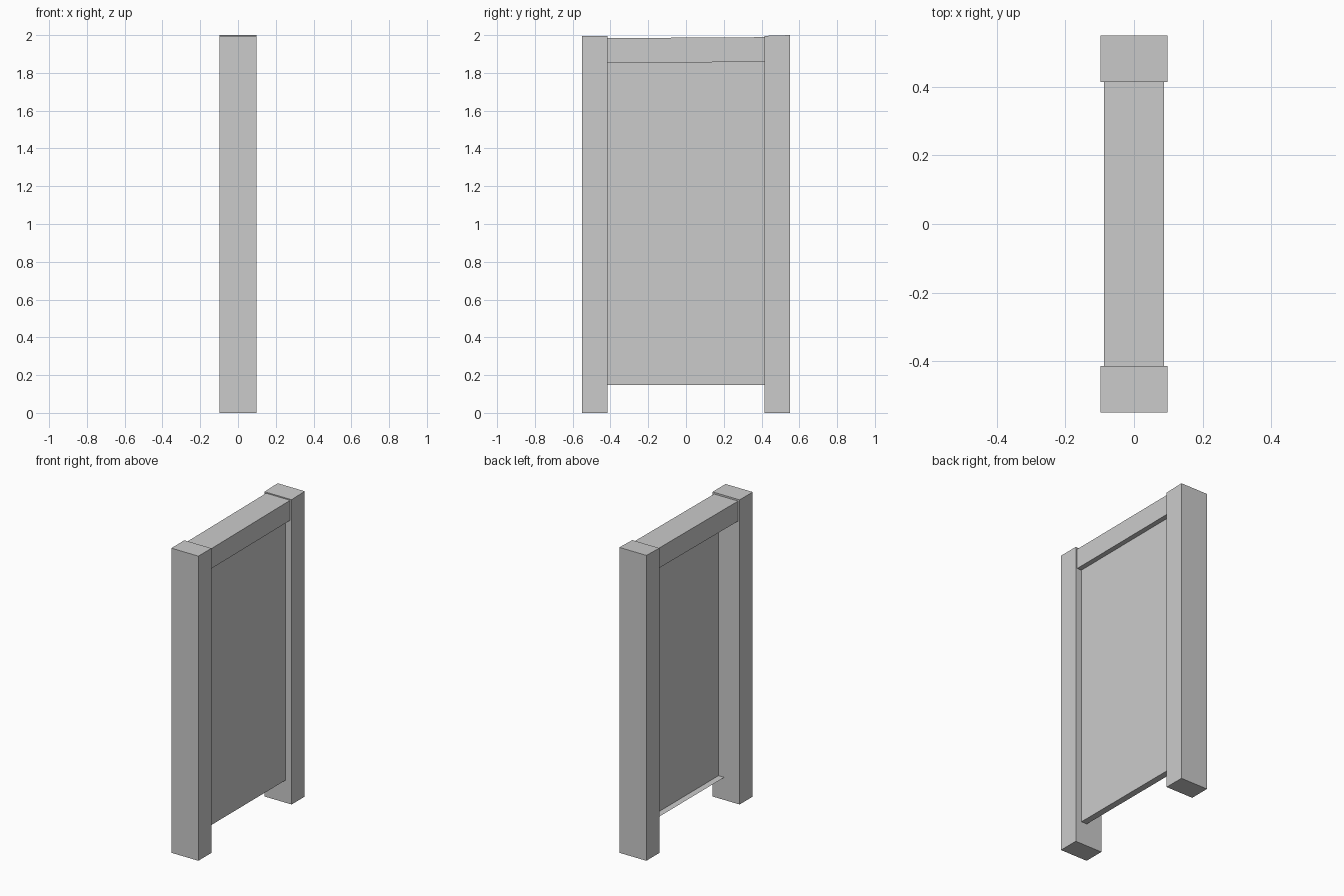
import bpy
import bmesh

cube = bpy.data.objects.get("Cube")
if cube:
    bpy.data.objects.remove(cube, do_unlink=True)

grey = bpy.data.materials.new("plain grey")
grey.use_nodes = True
grey.diffuse_color = (0.6, 0.6, 0.6, 1)
grey.node_tree.nodes["Principled BSDF"].inputs["Base Color"].default_value = (0.6, 0.6, 0.6, 1)

HALF_WIDTH = 0.55    # outer edge of the posts
INNER = 0.415        # inner edge of the posts
POST_X = 0.098
BEAM_X = 0.087


def finish(name, bm):
    mesh = bpy.data.meshes.new(name)
    bm.to_mesh(mesh)
    bm.free()
    mesh.materials.append(grey)
    obj = bpy.data.objects.new(name, mesh)
    bpy.context.collection.objects.link(obj)
    return obj


def box(name, lo, hi, lift=0.0, lift_bottom=0.0):
    """Box between two corners; its back edge may be lifted slightly."""
    bm = bmesh.new()
    bmesh.ops.create_cube(bm, size=1)
    for v in bm.verts:
        upper, back = v.co.z > 0, v.co.y > 0
        v.co = [lo[i] + (v.co[i] + 0.5) * (hi[i] - lo[i]) for i in range(3)]
        if back:
            v.co.z += lift if upper else lift_bottom
    return finish(name, bm)


# Upright posts, the rear one a touch taller
box("front_post", (-POST_X, -HALF_WIDTH, 0), (POST_X, -INNER, 1.995))
box("back_post", (-POST_X, INNER, 0), (POST_X, HALF_WIDTH, 1.996), lift=0.004)

# Top beam, rising slightly to the back
box("top_beam", (-BEAM_X, -INNER, 1.853), (BEAM_X, INNER, 1.984), 0.005, 0.005)

# Thin panel sheet with a folded lower lip
bm = bmesh.new()
profile = [(0.055, 1.86), (0.055, 0.148), (0.013, 0.148)]
rows = [[bm.verts.new((x, y, z)) for y in (-INNER, INNER)] for x, z in profile]
for a, b in zip(rows, rows[1:]):
    bm.faces.new((a[0], b[0], b[1], a[1]))
bmesh.ops.recalc_face_normals(bm, faces=bm.faces)
if bm.faces[:][0].normal.x < 0:
    bmesh.ops.reverse_faces(bm, faces=bm.faces)
finish("panel", bm)
